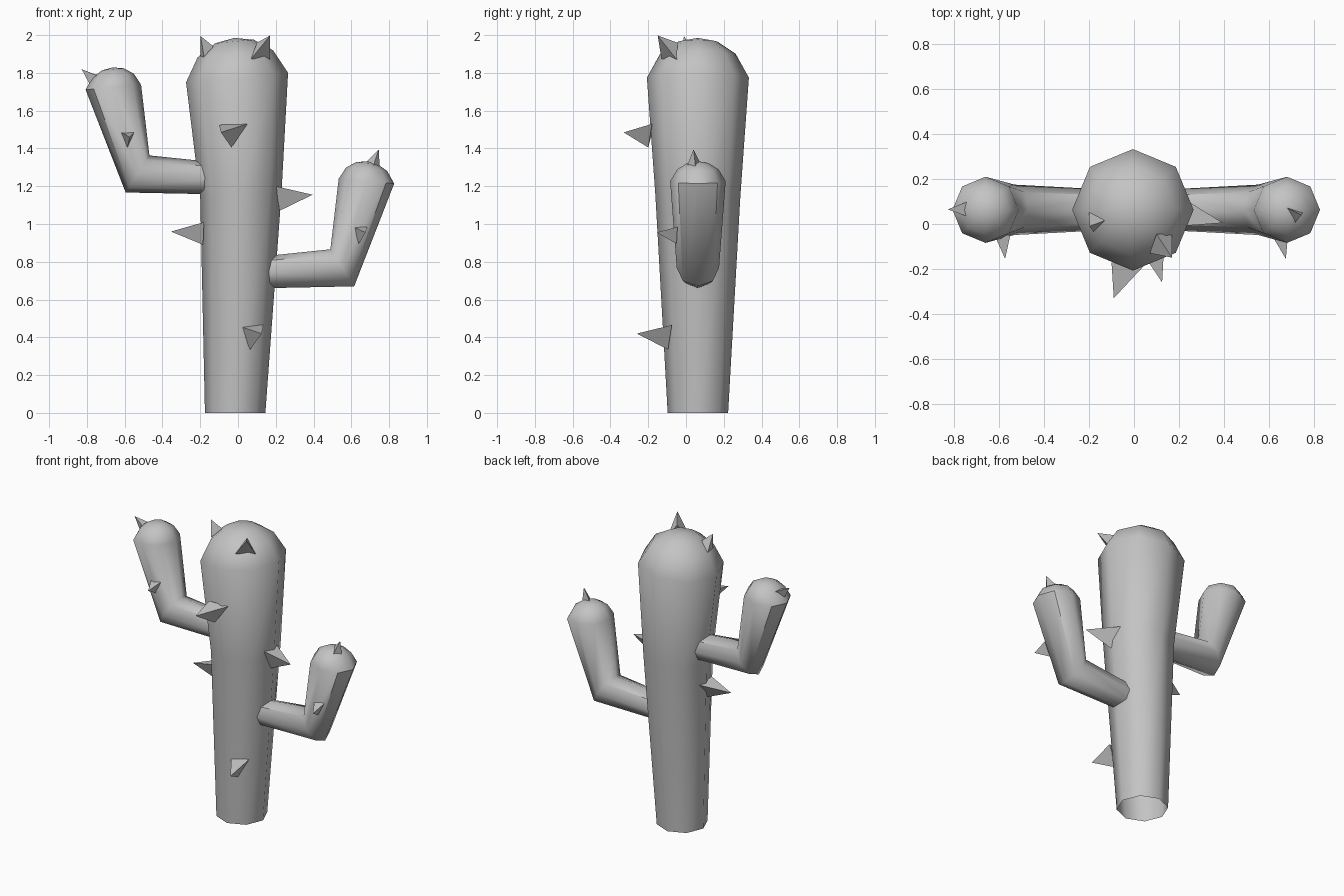
import bpy
import math
from mathutils import Vector

SIDES = 8
MID_Y = 0.063

cube = bpy.data.objects.get("Cube")
if cube:
    bpy.data.objects.remove(cube, do_unlink=True)

grey = bpy.data.materials.new("plain_grey")
grey.use_nodes = True
grey.diffuse_color = (0.55, 0.55, 0.55, 1)
bsdf = next(n for n in grey.node_tree.nodes if n.type == 'BSDF_PRINCIPLED')
bsdf.inputs["Base Color"].default_value = grey.diffuse_color
bsdf.inputs["Roughness"].default_value = 0.8


def make_object(name, verts, faces, smooth):
    mesh = bpy.data.meshes.new(name)
    mesh.from_pydata(verts, [], faces)
    mesh.materials.append(grey)
    mesh.polygons.foreach_set("use_smooth", [smooth] * len(faces))
    mesh.update()
    obj = bpy.data.objects.new(name, mesh)
    bpy.context.collection.objects.link(obj)
    return obj


def loft(name, rings, apex):
    """Skin octagonal rings (x, z, outward axis x, outward axis z, half width), ending in a point."""
    verts, faces = [], []
    for x, z, ux, uz, width in rings:
        for i in range(SIDES):
            a = math.tau * i / SIDES
            c, s = math.cos(a), math.sin(a)
            verts.append((x + ux * c, MID_Y + width * s, z + uz * c))
    for r in range(len(rings) - 1):
        for i in range(SIDES):
            a, b = r * SIDES + i, r * SIDES + (i + 1) % SIDES
            faces.append((a, b, b + SIDES, a + SIDES))
    tip, last = len(verts), (len(rings) - 1) * SIDES
    verts.append((apex[0], MID_Y, apex[1]))
    faces += [(last + i, last + (i + 1) % SIDES, tip) for i in range(SIDES)]
    return make_object(name, verts, faces, True)


def dome(x, z, radius, height, tilt, lean):
    """Rings of a rounded top, as (radius share, height share) steps."""
    steps = ((1, 0), (0.74, 0.6), (0.38, 0.91))
    return [(x + lean * h, z + height * h, radius * r, tilt * r, radius * r) for r, h in steps]


# Trunk: slightly bowed, widening upwards, open underneath
trunk_rings = [(-0.015, 0, 0.16, 0, 0.16), (0.015, 1.15, 0.215, 0.01, 0.225)]
loft("trunk", trunk_rings + dome(-0.005, 1.775, 0.27, 0.21, 0.025, -0.015), (-0.02, 1.985))


# Arms: one bent tube with a rounded tip, mirrored and raised on the other side
def arm(name, side, shift, lift):
    rings = [(0.14, 0.745, -0.002, -0.085, 0.09),
             (0.552, 0.768, 0.063, -0.098, 0.112)]
    rings += dome(0.68, 1.227, 0.147, 0.105, -0.013, 0.002)
    place = [(side * (x - shift), z + lift, side * ux, uz, w) for x, z, ux, uz, w in rings]
    obj = loft(name, place, (side * (0.682 - shift), 1.332 + lift))
    mesh = obj.data
    if side < 0:
        mesh.flip_normals()
    # Crisp creases along the top of the elbow section and the outside of the upright section
    outer, inner = {1, SIDES - 1}, {3, 5}
    for edge in mesh.edges:
        a, b = sorted(edge.vertices)
        if b == a + SIDES:
            row, col = divmod(a, SIDES)
            edge.use_edge_sharp = (row == 0 and col in inner) or (row == 1 and col in outer)
        elif a // SIDES == b // SIDES == 2:
            edge.use_edge_sharp = {a % SIDES, b % SIDES} <= outer | {0}


arm("left_arm", 1, 0, 0)
arm("right_arm", -1, 0.02, 0.497)


# Spikes: three-sided thorns given by tip and base corners
def spike(name, tip, *base):
    pts = [Vector(p) for p in (*base, tip)]
    normal = (pts[1] - pts[0]).cross(pts[2] - pts[0])
    if normal.dot(pts[3] - pts[0]) < 0:
        pts[0], pts[1] = pts[1], pts[0]
    make_object(name, pts, [(0, 2, 1), (0, 1, 3), (1, 2, 3), (2, 0, 3)], False)


spike("upper_front_spike", (-0.09, -0.33, 1.485),
      (-0.1, -0.17, 1.525), (0.05, -0.18, 1.53), (-0.035, -0.2, 1.405))
spike("lower_front_spike", (0.125, -0.26, 0.42),
      (0.005, -0.08, 0.46), (0.135, -0.075, 0.465), (0.065, -0.095, 0.335))
spike("left_side_spike", (0.395, 0.005, 1.155),
      (0.21, 0.12, 1.195), (0.2, -0.01, 1.2), (0.22, 0.04, 1.07))
spike("right_side_spike", (-0.355, 0.02, 0.96),
      (-0.18, 0.11, 1.0), (-0.18, -0.02, 1.01), (-0.185, 0.03, 0.89))
spike("left_top_spike", (0.17, -0.15, 1.998),
      (0.1, -0.045, 1.96), (0.07, -0.13, 1.875), (0.17, -0.045, 1.865))
spike("right_top_spike", (-0.198, -0.01, 1.995),
      (-0.2, 0.055, 1.885), (-0.13, 0.015, 1.94), (-0.18, -0.035, 1.885))
spike("left_arm_tip_spike", (0.745, 0.04, 1.395),
      (0.675, 0.075, 1.325), (0.75, 0.05, 1.305), (0.715, 0.005, 1.305))
spike("right_arm_tip_spike", (-0.828, 0.065, 1.82),
      (-0.74, 0.1, 1.785), (-0.745, 0.035, 1.785), (-0.78, 0.06, 1.73))
spike("left_arm_front_spike", (0.675, -0.155, 0.955),
      (0.61, -0.045, 0.985), (0.685, -0.045, 0.985), (0.64, -0.05, 0.895))
spike("right_arm_front_spike", (-0.573, -0.155, 1.46),
      (-0.62, -0.05, 1.485), (-0.55, -0.05, 1.485), (-0.585, -0.055, 1.405))
